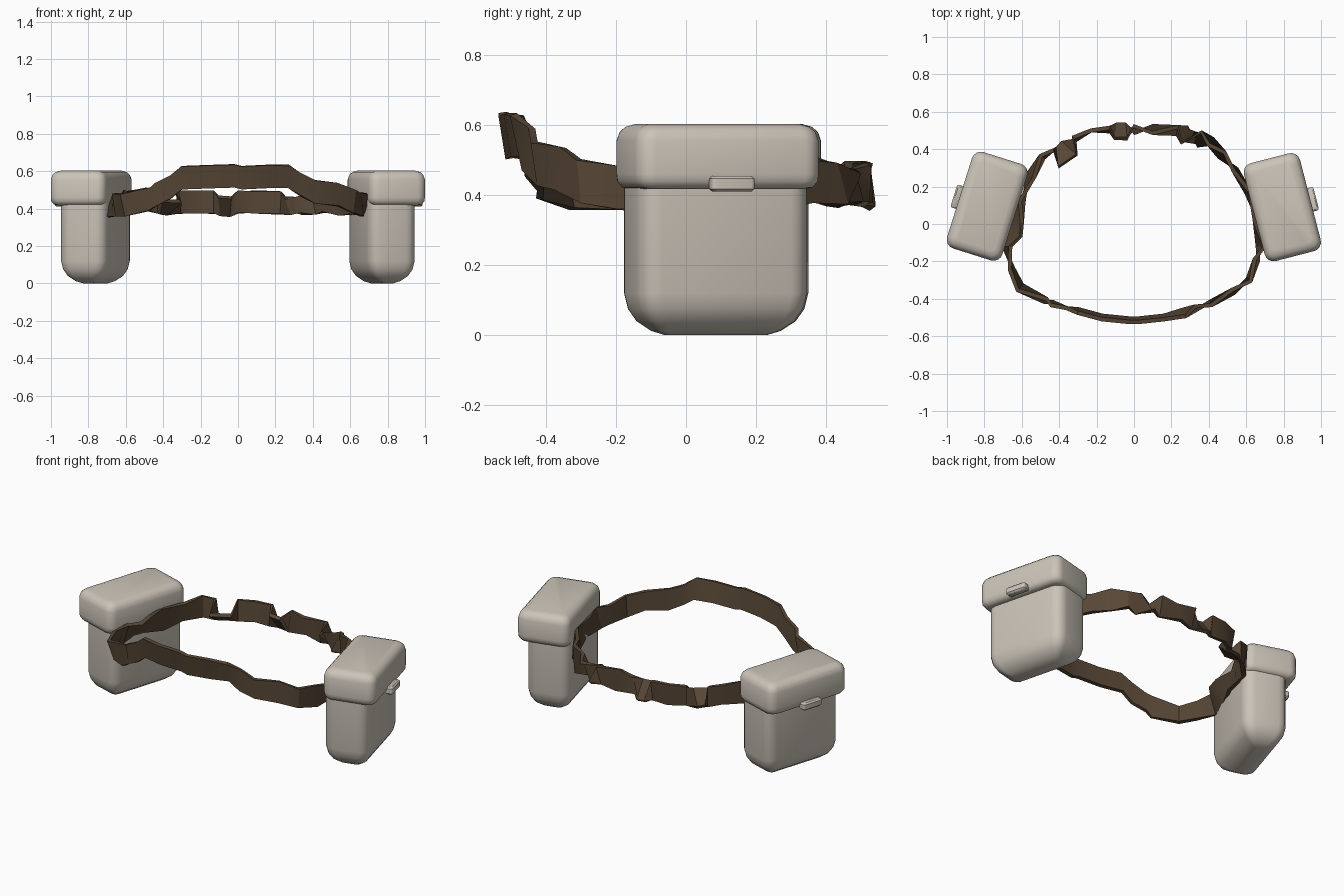
import bpy, bmesh, math
from mathutils import Vector, Matrix

if "Cube" in bpy.data.objects:
    bpy.data.objects.remove(bpy.data.objects["Cube"])


def material(name, rgb):
    m = bpy.data.materials.new(name)
    m.diffuse_color = (*rgb, 1)
    m.use_nodes = True
    m.node_tree.nodes["Principled BSDF"].inputs["Base Color"].default_value = m.diffuse_color
    return m


CREAM = material("cream_canvas", (0.60, 0.55, 0.48))
BROWN = material("brown_leather", (0.095, 0.062, 0.036))


def finish(name, bm, mat, matrix=Matrix(), angle=40):
    bmesh.ops.recalc_face_normals(bm, faces=bm.faces)
    me = bpy.data.meshes.new(name)
    bm.to_mesh(me)
    bm.free()
    me.transform(matrix)
    me.materials.append(mat)
    ob = bpy.data.objects.new(name, me)
    bpy.context.collection.objects.link(ob)
    bpy.ops.object.select_all(action='DESELECT')
    ob.select_set(True)
    bpy.context.view_layer.objects.active = ob
    bpy.ops.object.shade_smooth_by_angle(angle=math.radians(angle))


def bridge(bm, a, b):
    for i in range(len(a)):
        j = (i + 1) % len(a)
        bm.faces.new((a[i], a[j], b[j], b[i]))


def rounded_block(name, w, l, r, levels, mat, matrix):
    """Stack rounded rectangles; levels are (height, inset) pairs."""
    bm = bmesh.new()
    rings = []
    for z, inset in levels:
        hw, hl = w - inset, l - inset
        rad = min(max(r - inset * 0.5, 0.01), hw * 0.9)
        ring = []
        for k, (sx, sy) in enumerate([(1, 1), (-1, 1), (-1, -1), (1, -1)]):
            for s in range(5):
                a = math.pi / 2 * (k + s / 4)
                ring.append(bm.verts.new((sx * (hw - rad) + rad * math.cos(a),
                                          sy * (hl - rad) + rad * math.sin(a), z)))
        rings.append(ring)
    for a, b in zip(rings, rings[1:]):
        bridge(bm, a, b)
    bm.faces.new(rings[0])
    bm.faces.new(rings[-1])
    finish(name, bm, mat, matrix)


# Pouches: rounded body, overhanging lid and small clasp (local x points outward)
for side, x, y, turn in (("right", 0.793, 0.09, 14.5), ("left", -0.785, 0.095, 162.5)):
    place = Matrix.Translation((x, y, 0)) @ Matrix.Rotation(math.radians(turn), 4, 'Z')
    rounded_block(side + "_pouch_body", 0.13, 0.25, 0.06,
                  [(0, 0.105), (0.012, 0.07), (0.04, 0.032), (0.075, 0.01),
                   (0.12, 0), (0.45, 0)],
                  CREAM, place @ Matrix.Translation((-0.024, 0, 0)))
    rounded_block(side + "_pouch_lid", 0.155, 0.27, 0.05,
                  [(0.417, 0.035), (0.422, 0.015), (0.44, 0.002), (0.46, 0), (0.555, 0),
                   (0.58, 0.008), (0.595, 0.023), (0.603, 0.048)],
                  CREAM, place)
    rounded_block(side + "_clasp", 0.024, 0.064, 0.012,
                  [(0.41, 0.008), (0.418, 0), (0.447, 0), (0.455, 0.008)],
                  CREAM, place @ Matrix.Translation((0.163, 0, 0)))

# Belt path: x, y, height of the middle, outward lean of the upper edge
front_half = [
    (-0.68, -0.12, 0.415, -0.02), (-0.655, -0.24, 0.42, 0.01), (-0.61, -0.34, 0.42, 0.02),
    (-0.47, -0.41, 0.45, -0.01), (-0.44, -0.425, 0.475, 0.01), (-0.36, -0.45, 0.515, 0.00),
    (-0.30, -0.465, 0.565, 0.01), (-0.17, -0.5, 0.57, 0.01), (-0.02, -0.515, 0.575, 0.01),
    (0.02, -0.515, 0.565, 0.01), (0.16, -0.5, 0.572, 0.01), (0.27, -0.475, 0.572, 0.02),
    (0.33, -0.45, 0.53, -0.01), (0.41, -0.425, 0.49, 0.01), (0.53, -0.36, 0.475, -0.01),
    (0.615, -0.30, 0.44, 0.01), (0.655, -0.19, 0.42, -0.01)]
back_half = [
    (0.68, -0.12, 0.42, 0.02), (0.655, 0.02, 0.425, -0.01), (0.61, 0.17, 0.43, 0.01),
    (0.54, 0.29, 0.425, -0.01), (0.47, 0.37, 0.44, 0.02), (0.41, 0.44, 0.43, -0.02),
    (0.35, 0.455, 0.42, 0.05), (0.27, 0.475, 0.415, -0.07), (0.23, 0.50, 0.43, 0.02),
    (0.1, 0.505, 0.435, -0.02), (0.0, 0.505, 0.435, 0.02), (-0.04, 0.495, 0.41, -0.05),
    (-0.10, 0.495, 0.415, -0.05), (-0.13, 0.505, 0.435, 0.01), (-0.23, 0.50, 0.435, 0.0),
    (-0.32, 0.455, 0.435, 0.01), (-0.345, 0.405, 0.405, -0.10), (-0.41, 0.355, 0.41, -0.10),
    (-0.43, 0.395, 0.435, 0.0), (-0.49, 0.36, 0.45, 0.01), (-0.55, 0.26, 0.44, -0.02),
    (-0.60, 0.12, 0.43, 0.01), (-0.625, 0.01, 0.44, -0.03), (-0.64, -0.05, 0.43, -0.05)]
path = front_half + back_half

# Belt: thin rectangular strap swept around the closed path
bm = bmesh.new()
rings = []
for i, (x, y, z, lean) in enumerate(path):
    p, q = path[i - 1], path[(i + 1) % len(path)]
    along = Vector((q[0] - p[0], q[1] - p[1], 0)).normalized()
    out = Vector((along.y, -along.x, 0))
    up = Vector((0, 0, 1)) + out * (lean / 0.062)
    up.normalize()
    thick = along.cross(up).normalized()
    mid = Vector((x, y, z))
    rings.append([bm.verts.new(mid + up * (0.062 * a) + thick * (0.011 * b))
                  for a, b in ((-1, -1), (1, -1), (1, 1), (-1, 1))])
for i, ring in enumerate(rings):
    bridge(bm, ring, rings[(i + 1) % len(rings)])
finish("belt_strap", bm, BROWN, angle=25)
